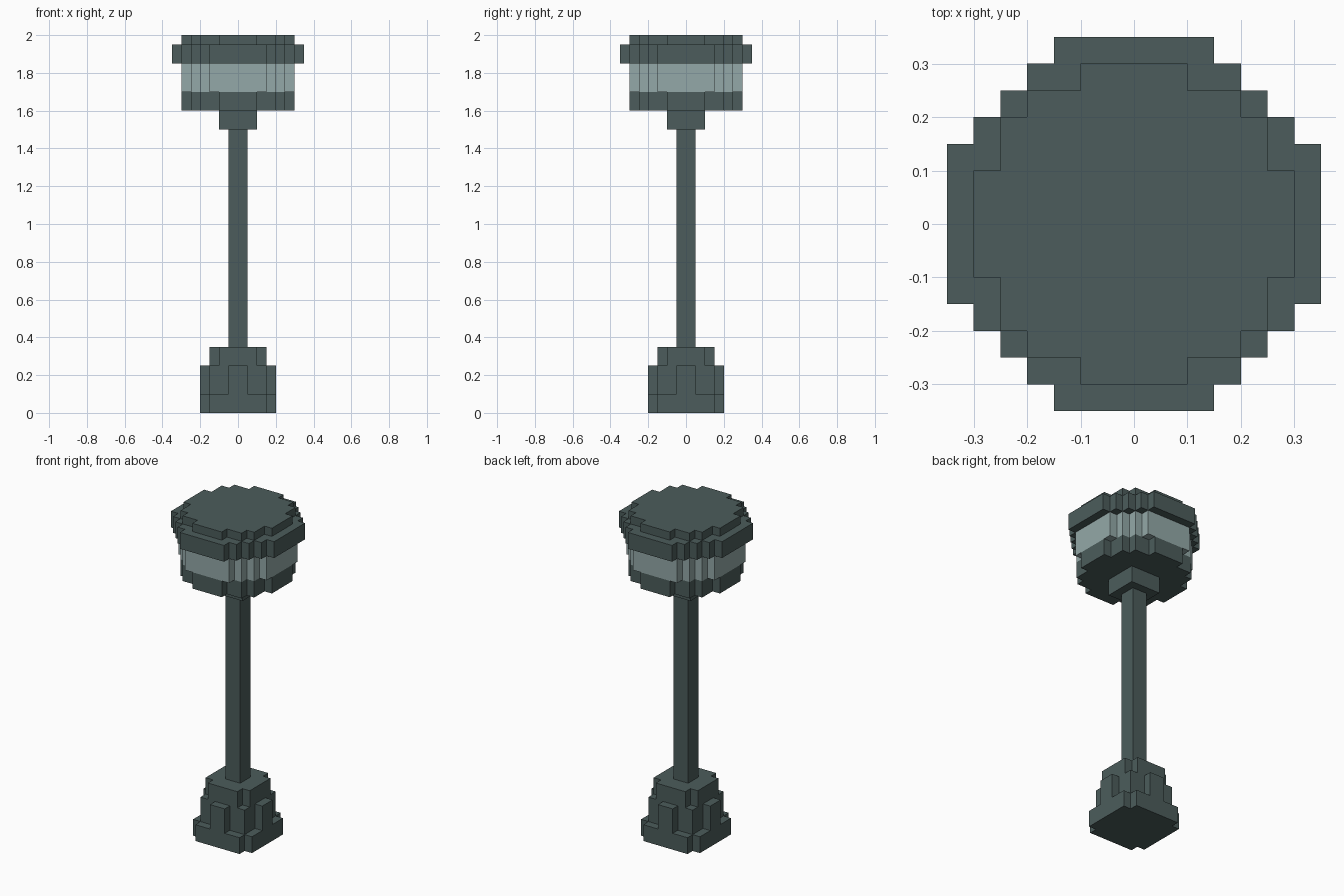
import bpy
import bmesh

cube = bpy.data.objects.get("Cube")
if cube:
    bpy.data.objects.remove(cube, do_unlink=True)


def make_material(name, color):
    mat = bpy.data.materials.new(name)
    mat.use_nodes = True
    mat.diffuse_color = color
    mat.node_tree.nodes["Principled BSDF"].inputs["Base Color"].default_value = color
    return mat


metal = make_material("dark green grey metal", (0.072, 0.108, 0.106, 1))
glass = make_material("pale grey glass", (0.295, 0.395, 0.392, 1))


def stepped_outline(corners):
    """Outline of a stepped disc from its first-quadrant outer corners,
    listed from the +x side round to the +y side."""
    quarter = []
    for i, (x, y) in enumerate(corners):
        quarter.append((x, y))
        if i + 1 < len(corners):
            quarter.append((corners[i + 1][0], y))
    points = []
    for _ in range(4):
        points += quarter
        quarter = [(-y, x) for x, y in quarter]
    return points


def prism(name, outline, z0, z1, mat):
    bm = bmesh.new()
    face = bm.faces.new([bm.verts.new((x, y, z0)) for x, y in outline])
    ext = bmesh.ops.extrude_face_region(bm, geom=[face], use_keep_orig=True)
    top = [v for v in ext["geom"] if isinstance(v, bmesh.types.BMVert)]
    bmesh.ops.translate(bm, verts=top, vec=(0, 0, z1 - z0))
    bmesh.ops.recalc_face_normals(bm, faces=bm.faces)
    mesh = bpy.data.meshes.new(name)
    bm.to_mesh(mesh)
    bm.free()
    mesh.materials.append(mat)
    obj = bpy.data.objects.new(name, mesh)
    bpy.context.collection.objects.link(obj)
    return obj


def square(h):
    return stepped_outline([(h, h)])


disc = stepped_outline([(.30, .10), (.25, .20), (.20, .25), (.10, .30)])
lens = stepped_outline([(.30, .15), (.25, .20), (.20, .25), (.15, .30)])
rim = stepped_outline([(.35, .15), (.30, .20), (.25, .25), (.20, .30), (.15, .35)])

# Base: notched foot, square plinth, notched upper plinth
prism("foot", stepped_outline([(.20, .15), (.15, .20)]), 0, .10, metal)
prism("plinth", square(.15), .10, .25, metal)
prism("plinth_top", stepped_outline([(.15, .10), (.10, .15)]), .25, .35, metal)

# Upright rib on each side of the plinth
rib = [(.15, -.05), (.20, -.05), (.20, .05), (.15, .05)]
for side in ("left", "back", "right", "front"):
    prism(side + "_rib", rib, .10, .25, metal)
    rib = [(-y, x) for x, y in rib]

# Post and lamp head
prism("post", square(.05), .35, 1.50, metal)
prism("neck", square(.10), 1.50, 1.60, metal)
prism("lamp_bowl", disc, 1.60, 1.70, metal)
prism("lamp_glass", lens, 1.70, 1.85, glass)
prism("lamp_rim", rim, 1.85, 1.95, metal)
prism("lamp_cap", disc, 1.95, 2.00, metal)
